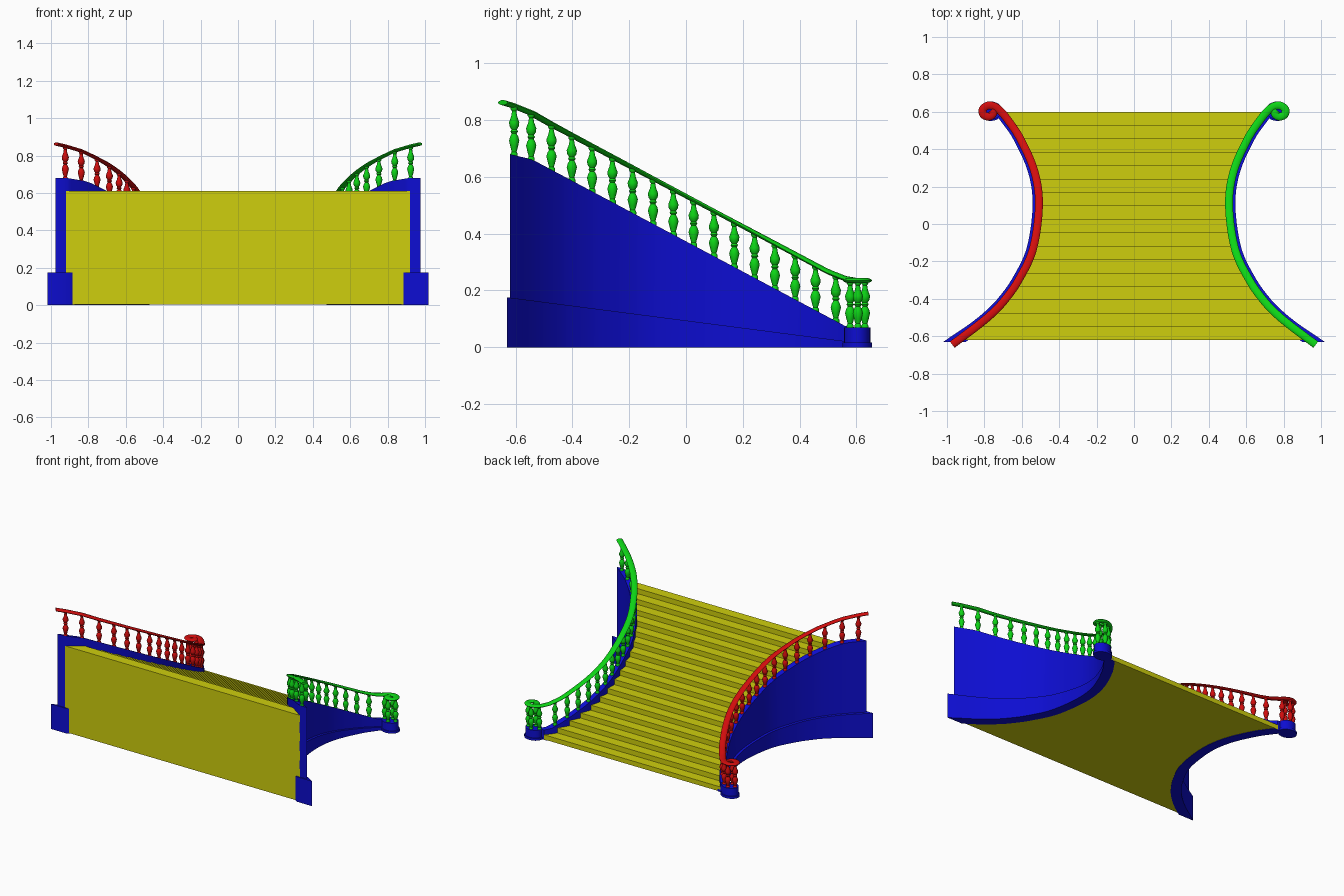
import bpy, bmesh, math
from mathutils import Vector

if "Cube" in bpy.data.objects:
    bpy.data.objects.remove(bpy.data.objects["Cube"])


def material(name, rgb):
    m = bpy.data.materials.new(name)
    m.use_nodes = True
    m.diffuse_color = (*rgb, 1)
    m.node_tree.nodes["Principled BSDF"].inputs["Base Color"].default_value = (*rgb, 1)
    return m


YELLOW = material("yellow", (0.62, 0.62, 0.004))
BLUE = material("blue", (0.004, 0.004, 0.64))
GREEN = material("green", (0.004, 0.66, 0.008))
RED = material("red", (0.64, 0.004, 0.004))

# Plan of the left side: a bowed wall line, then the curl of the handrail
WALL = [(.945, -.62), (.838, -.545), (.755, -.475), (.69, -.405), (.617, -.3), (.54, -.134),
        (.508, .1), (.532, .28), (.605, .45), (.67, .55), (.715, .605)]
CURL = [(.75, .63), (.785, .632), (.81, .61), (.803, .583), (.775, .574), (.753, .59), (.765, .608)]
# Heights by depth (y, z)
WALL_TOP = [(-.62, .68), (-.55, .663), (-.53, .655), (.56, .075), (.61, .068)]
BASE_TOP = [(-.63, .176), (.61, .015)]
RAIL = [(-.65, .863), (-.61, .851), (-.545, .825), (-.475, .785), (.5, .266), (.56, .242), (.6, .235)]


def lerp(table, t):
    """Piecewise linear lookup, extended past both ends."""
    for (a, u), (b, v) in zip(table, table[1:]):
        if t <= b:
            break
    return u + (v - u) * (t - a) / (b - a)


def smooth_path(points, n=5):
    """Catmull-Rom curve through the points."""
    p = [Vector(q) for q in points]
    p = [2 * p[0] - p[1]] + p + [2 * p[-1] - p[-2]]
    out = []
    for a, b, c, d in zip(p, p[1:], p[2:], p[3:]):
        for i in range(n):
            t = i / n
            out.append(.5 * (2 * b + (c - a) * t + (2 * a - 5 * b + 4 * c - d) * t * t
                             + (3 * b - a - 3 * c + d) * t ** 3))
    return out + [p[-2]]


LINE = [(q.y, q.x) for q in smooth_path(WALL)]


def side_x(y, offset=0):
    """x of the wall line at depth y, shifted sideways by a true thickness."""
    slope = (lerp(LINE, y + .02) - lerp(LINE, y - .02)) / .04
    return lerp(LINE, y) + offset * math.hypot(1, slope)


def finish(bm, name, mat, angle=35):
    bmesh.ops.remove_doubles(bm, verts=bm.verts, dist=1e-5)
    bmesh.ops.recalc_face_normals(bm, faces=bm.faces)
    me = bpy.data.meshes.new(name)
    bm.to_mesh(me)
    bm.free()
    ob = bpy.data.objects.new(name, me)
    bpy.context.collection.objects.link(ob)
    me.materials.append(mat)
    bpy.ops.object.select_all(action='DESELECT')
    ob.select_set(True)
    bpy.context.view_layer.objects.active = ob
    if angle:
        bpy.ops.object.shade_smooth_by_angle(angle=math.radians(angle))
    return ob


def loft(bm, rings):
    """Skin a list of closed rings and cap the ends."""
    vs = [[bm.verts.new(p) for p in r] for r in rings]
    n = len(vs[0])
    for a, b in zip(vs, vs[1:]):
        for i in range(n):
            j = (i + 1) % n
            bm.faces.new((a[i], a[j], b[j], b[i]))
    bm.faces.new(vs[0])
    bm.faces.new(vs[-1])


def strip(name, s, half, top, y0, y1, z0):
    """Curved wall of even thickness with a sloping top."""
    bm = bmesh.new()
    ys = sorted({y0, y1, *[y for y, _ in LINE + top if y0 < y < y1]})
    rings = []
    for y in ys:
        a, b, z = s * side_x(y, -half), s * side_x(y, half), lerp(top, y)
        rings.append([(a, y, z0), (b, y, z0), (b, y, z), (a, y, z)])
    loft(bm, rings)
    finish(bm, name, BLUE)


def drum(bm, x, y, rx, ry, z0, z1, n=28):
    loft(bm, [[(x + rx * math.cos(math.tau * i / n), y + ry * math.sin(math.tau * i / n), z)
               for i in range(n)] for z in (z0, z1)])


# Turned baluster profile: height fraction, radius
TURNING = [(0, .013), (.06, .013), (.1, .009), (.2, .014), (.32, .019), (.4, .015), (.46, .009),
           (.5, .014), (.54, .01), (.6, .017), (.68, .019), (.8, .011), (.9, .008), (.94, .013), (1, .013)]


def baluster(bm, x, y, z0, z1, n=10):
    loft(bm, [[(x + r * math.cos(math.tau * i / n), y + r * math.sin(math.tau * i / n), z0 + (z1 - z0) * h)
               for i in range(n)] for h, r in TURNING])


# Stairs: stepped rows bounded by the bowed walls
STEPS, FRONT, BACK, HEIGHT, FLOOR = 17, -.62, .6, .61, .003
bm = bmesh.new()


def row(y, z):
    x = side_x(y, -.015)
    return [bm.verts.new((sx * x, y, z)) for sx in (-1, 1)]


previous = row(BACK, FLOOR)
for k in range(STEPS):
    z = HEIGHT * (k + 1) / STEPS
    ys = [BACK + (FRONT - BACK) * (k + t) / STEPS for t in (0, .5, 1)]
    rows, floor = [row(y, z) for y in ys], [row(y, FLOOR) for y in ys]
    for a, b in zip([previous] + rows, rows):
        bm.faces.new((a[0], a[1], b[1], b[0]))
    for a, b, c, d in zip(rows, rows[1:], floor, floor[1:]):
        bm.faces.new((c[0], c[1], d[1], d[0]))
        for i in (0, 1):
            bm.faces.new((a[i], b[i], d[i], c[i]))
    previous = rows[-1]
bm.faces.new((previous[0], previous[1], floor[-1][1], floor[-1][0]))
finish(bm, "stairs", YELLOW, angle=0)

for side, s, mat in (("left", 1, GREEN), ("right", -1, RED)):
    # Wall, its wider base and the round end plinth
    strip(side + "_wall", s, .017, WALL_TOP, -.62, .6, .005)
    strip(side + "_wall_base", s, .034, BASE_TOP, -.63, .6, 0)
    bm = bmesh.new()
    drum(bm, s * .767, .603, .058, .046, .005, .07)
    drum(bm, s * .767, .603, .065, .052, 0, .016)
    finish(bm, side + "_end_plinth", BLUE)

    # Handrail swept along the wall line and into the curl
    path = smooth_path([(.972, -.645)] + WALL[1:] + CURL, 6)
    curl_start = path.index(min(path, key=lambda q: (q - Vector(WALL[-1])).length))
    bm = bmesh.new()
    rings = []
    for i, q in enumerate(path):
        t = (path[min(i + 1, len(path) - 1)] - path[max(i - 1, 0)]).normalized()
        z = lerp(RAIL, q.y) if i < curl_start else .235
        ring = []
        for j in range(10):
            c, d = math.cos(math.tau * j / 10), math.sin(math.tau * j / 10)
            ring.append((s * (q.x + t.y * .021 * c), q.y - t.x * .021 * c, z + .009 * d))
        rings.append(ring)
    loft(bm, rings)
    finish(bm, side + "_handrail", mat, 50)

    # Balusters: one per step, then a cluster under the curl
    bm = bmesh.new()
    for y in [-.605] + [-.545 + .0715 * k for k in range(16)]:
        baluster(bm, s * side_x(y), y, lerp(WALL_TOP, y) - .006, lerp(RAIL, y))
    for x, y in ((.722, .605), (.768, .63), (.808, .605), (.768, .578)):
        baluster(bm, s * x, y, .066, .235)
    finish(bm, side + "_balusters", mat, 40)
